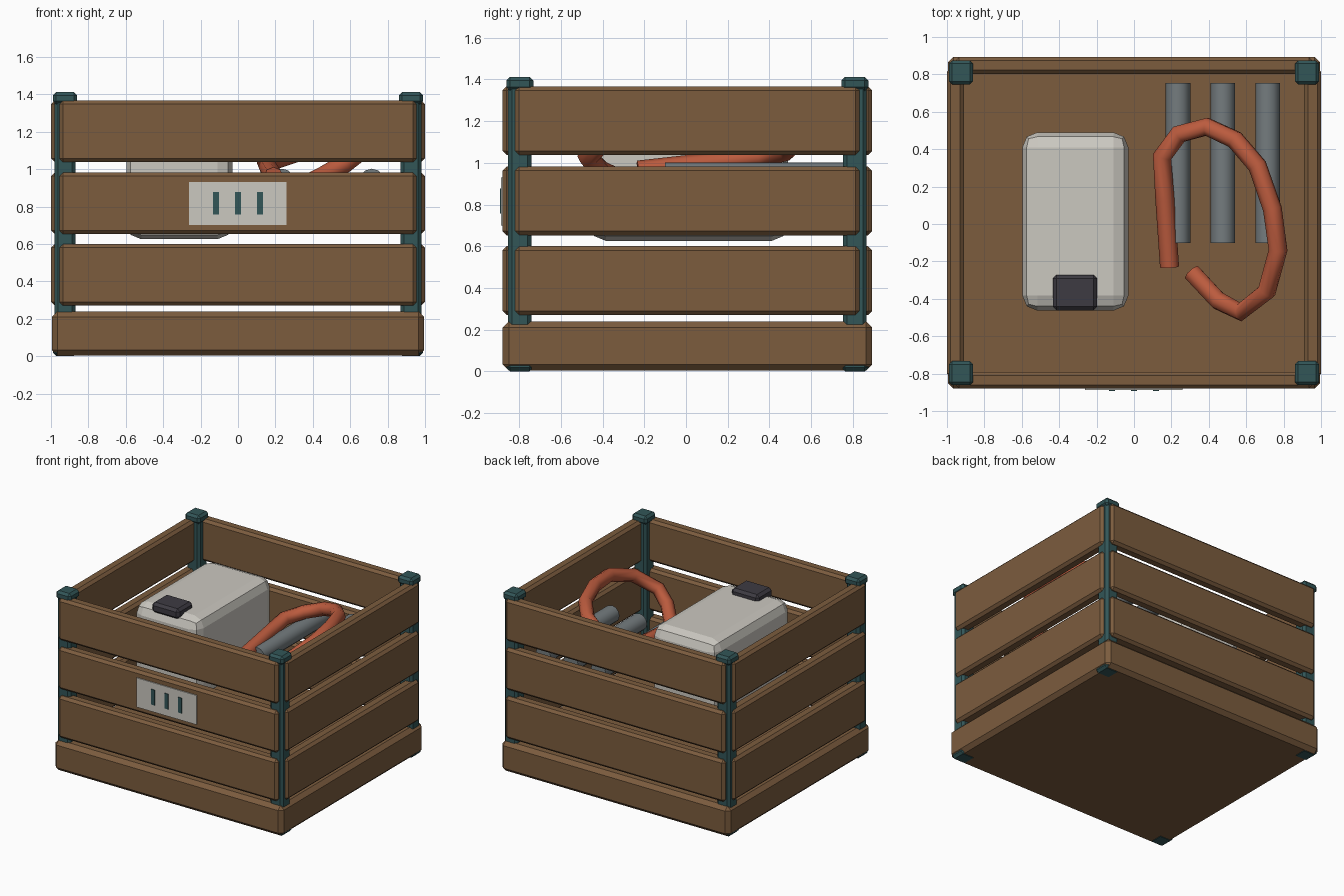
import bpy, math
from mathutils import Vector

if "Cube" in bpy.data.objects:
    bpy.data.objects.remove(bpy.data.objects["Cube"])


def material(name, rgb):
    m = bpy.data.materials.new(name)
    m.diffuse_color = (*rgb, 1)
    m.use_nodes = True
    m.node_tree.nodes["Principled BSDF"].inputs["Base Color"].default_value = m.diffuse_color
    return m


WOOD = material("brown wood", (0.20, 0.107, 0.048))
TEAL = material("dark teal metal", (0.032, 0.092, 0.096))
WHITE = material("off white", (0.60, 0.58, 0.53))
GREY = material("steel grey", (0.175, 0.20, 0.21))
ORANGE = material("orange rubber", (0.50, 0.105, 0.048))
DARK = material("charcoal", (0.047, 0.043, 0.055))


def box(name, lo, hi, mat, bevel=0.0, segments=1):
    """Bevelled box between two opposite corners."""
    lo, hi = Vector(lo), Vector(hi)
    bpy.ops.mesh.primitive_cube_add(size=1, location=(lo + hi) / 2)
    o = bpy.context.object
    o.name = name
    o.scale = hi - lo
    bpy.ops.object.transform_apply(location=False, rotation=False, scale=True)
    o.data.materials.append(mat)
    if bevel:
        b = o.modifiers.new("bevel", "BEVEL")
        b.width, b.segments = bevel, segments
    return o


Y0, Y1 = -0.88, 0.893     # crate front and back
T = 0.09                  # slat thickness

# Solid base tray
box("base", (-0.995, Y0, 0.003), (0.995, Y1, 0.24), WOOD, 0.03)

# Three rows of slats on all four sides
for z0, z1 in ((0.27, 0.60), (0.652, 0.982), (1.037, 1.367)):
    box("front_slat", (-0.955, Y0, z0), (0.955, Y0 + T, z1), WOOD, 0.02)
    box("back_slat", (-0.955, Y1 - T, z0), (0.955, Y1, z1), WOOD, 0.02)
    for s in (-1, 1):
        xs = sorted((s * 1.0, s * (1.0 - T)))
        box("side_slat", (xs[0], -0.82, z0), (xs[1], 0.833, z1), WOOD, 0.02)

# Corner posts with caps and feet
for x in (-0.925, 0.925):
    for y in (-0.797, 0.81):
        for name, h, z0, z1 in (("post", 0.056, 0.02, 1.38),
                                ("post_cap", 0.065, 1.345, 1.412),
                                ("post_foot", 0.065, 0.0, 0.07)):
            box(name, (x - h, y - h, z0), (x + h, y + h, z1), TEAL, 0.018)

# Front plate with three slots
box("front_plate", (-0.262, -0.888, 0.70), (0.26, Y0 + 0.001, 0.93), WHITE)
for x in (-0.118, 0, 0.118):
    box("plate_slot", (x - 0.016, -0.893, 0.757), (x + 0.016, -0.887, 0.877), TEAL)

# White case and its dark latch
box("case", (-0.597, -0.463, 0.625), (-0.03, 0.49, 1.27), WHITE, 0.08, 2)
box("case_latch", (-0.434, -0.462, 1.235), (-0.197, -0.272, 1.315), DARK, 0.02)

# Three steel rods
for x in (0.235, 0.475, 0.715):
    bpy.ops.mesh.primitive_cylinder_add(vertices=12, radius=0.066, depth=0.855,
                                        location=(x, 0.327, 0.936),
                                        rotation=(math.pi / 2, 0, 0))
    o = bpy.context.object
    o.name = "rod"
    o.data.materials.append(GREY)
    bpy.ops.object.shade_smooth_by_angle(angle=math.radians(40))

# Tilted loop of hose
path = [(0.19, -0.23, 0.96), (0.165, 0.13, 1.0), (0.15, 0.36, 1.03),
        (0.24, 0.48, 1.06), (0.39, 0.52, 1.11), (0.54, 0.45, 1.16),
        (0.66, 0.31, 1.20), (0.74, 0.08, 1.22), (0.77, -0.14, 1.21),
        (0.71, -0.36, 1.14), (0.57, -0.47, 1.03), (0.45, -0.41, 0.96),
        (0.31, -0.26, 0.89)]
curve = bpy.data.curves.new("hose", "CURVE")
curve.dimensions = "3D"
curve.bevel_depth = 0.051
curve.bevel_resolution = 2
curve.use_fill_caps = True
spline = curve.splines.new("POLY")
spline.points.add(len(path) - 1)
for p, co in zip(spline.points, path):
    p.co = (*co, 1)
curve.materials.append(ORANGE)
hose = bpy.data.objects.new("hose", curve)
bpy.context.collection.objects.link(hose)
bpy.ops.object.select_all(action="DESELECT")
hose.select_set(True)
bpy.context.view_layer.objects.active = hose
bpy.ops.object.convert(target="MESH")
